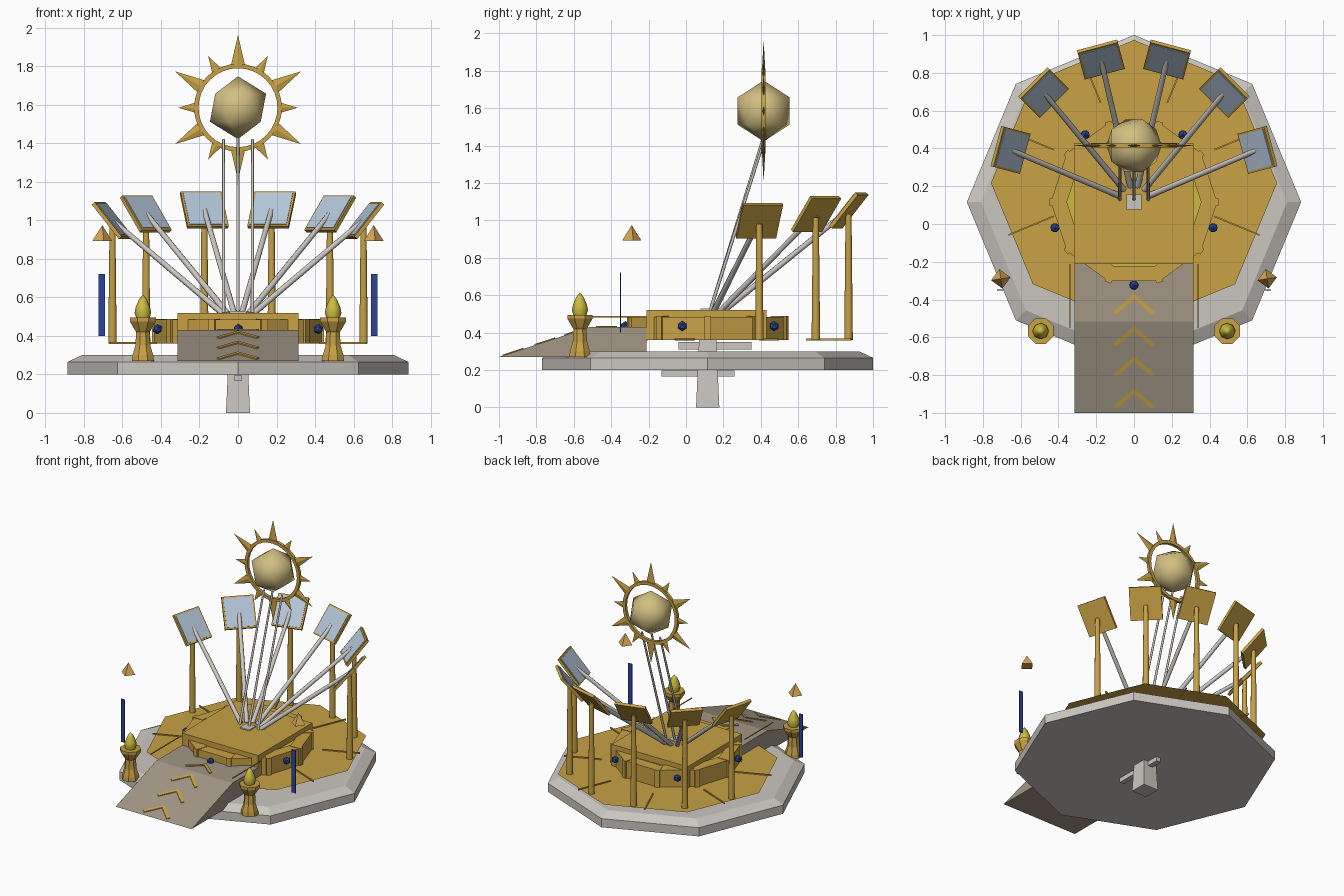
import bpy, bmesh, math
from math import sin, cos, pi, radians
from mathutils import Vector, Matrix

if "Cube" in bpy.data.objects:
    bpy.data.objects.remove(bpy.data.objects["Cube"])


def material(name, r, g, b):
    m = bpy.data.materials.new(name)
    m.use_nodes = True
    m.diffuse_color = (r, g, b, 1)
    m.node_tree.nodes["Principled BSDF"].inputs["Base Color"].default_value = (r, g, b, 1)
    return m


GOLD = material("gold", .58, .36, .06)
STONE = material("pale stone", .60, .57, .53)
RAMP = material("taupe stone", .36, .31, .24)
BLUE = material("deep blue", .024, .06, .32)
GLASS = material("mirror blue", .46, .57, .70)
PEARL = material("pale gold", .64, .52, .22)
FLAME = material("flame yellow", .60, .50, .05)
AMBER = material("amber", .68, .39, .09)


def finish(name, bm, mat):
    bmesh.ops.recalc_face_normals(bm, faces=bm.faces)
    me = bpy.data.meshes.new(name)
    bm.to_mesh(me)
    bm.free()
    me.materials.append(mat)
    ob = bpy.data.objects.new(name, me)
    bpy.context.collection.objects.link(ob)
    return ob


def box(name, lo, hi, mat, matrix=Matrix()):
    """Box between two corners, optionally moved by a matrix."""
    lo, hi = Vector(lo), Vector(hi)
    bm = bmesh.new()
    bmesh.ops.create_cube(bm, size=1)
    for v in bm.verts:
        v.co = (lo + hi) / 2 + Vector(a * b for a, b in zip(v.co, hi - lo))
    bm.transform(matrix)
    return finish(name, bm, mat)


def turned(name, profile, n, at, mat, turn=0, closed=False):
    """Revolve (radius, z) points around a vertical axis with n sides."""
    bm = bmesh.new()
    rings = [[bm.verts.new((at[0] + r * cos(turn + 2 * pi * i / n),
                            at[1] + r * sin(turn + 2 * pi * i / n), z))
              for i in range(n)] for r, z in profile]
    pairs = list(zip(rings, rings[1:]))
    if closed:
        pairs.append((rings[-1], rings[0]))
    else:
        bm.faces.new(rings[0])
        bm.faces.new(rings[-1])
    for a, b in pairs:
        for i in range(n):
            j = (i + 1) % n
            bm.faces.new((a[i], a[j], b[j], b[i]))
    bmesh.ops.remove_doubles(bm, verts=bm.verts, dist=1e-5)
    return finish(name, bm, mat)


def rod(name, a, b, r1, r2, n, mat):
    """Straight tapered rod between two points."""
    a, b = Vector(a), Vector(b)
    bm = bmesh.new()
    bmesh.ops.create_cone(bm, cap_ends=True, segments=n, radius1=r1, radius2=r2,
                          depth=(b - a).length)
    q = (b - a).to_track_quat('Z', 'Y').to_matrix().to_4x4()
    bm.transform(Matrix.Translation((a + b) / 2) @ q)
    return finish(name, bm, mat)


def smooth(ob):
    bpy.ops.object.select_all(action='DESELECT')
    ob.select_set(True)
    bpy.context.view_layer.objects.active = ob
    bpy.ops.object.shade_smooth_by_angle(angle=radians(50))


HUB = Vector((0, .116, 0))       # centre of slab, drum and mast
FLOOR = Vector((0, .217, 0))     # centre of the floor and mirror ring

# Slab, floating floor and central mast with its cross arms
turned("base_slab", [(.885, .2), (.885, .265), (.81, .3)], 8, HUB, STONE)
bm = bmesh.new()
bmesh.ops.create_circle(bm, cap_ends=True, segments=8, radius=.757)
bm.transform(Matrix.Translation(FLOOR + Vector((0, 0, .36))) @ Matrix.Rotation(pi / 4, 4, 'Z'))
finish("gold_floor", bm, GOLD)
turned("mast", [(.088, 0), (.055, .528)], 4, HUB, STONE, pi / 4)
box("lower_arm", (-.018, -.13, .165), (.018, .26, .198), STONE)
box("upper_arm", (-.018, -.04, .31), (.018, .35, .35), STONE)

# Radial floor strips
for i in range(8):
    m = Matrix.Translation(FLOOR) @ Matrix.Rotation(pi / 8 + i * pi / 4, 4, 'Z')
    box("floor_strip", (.46, -.004, .358), (.72, .004, .368), GOLD, m)

# Ten-sided drum with corner ribs, glowing disc and gems
turned("drum_ring", [(.44, .36), (.44, .485), (.355, .485), (.355, .36)], 10, HUB, GOLD,
       closed=True)
turned("glowing_disc", [(.36, .44), (.36, .475)], 20, HUB, FLAME)
for i in range(10):
    m = Matrix.Translation(HUB) @ Matrix.Rotation(i * pi / 5, 4, 'Z')
    box("drum_rib", (.36, -.018, .36), (.447, .018, .488), GOLD, m)
for i in range(5):
    a = radians(54 + 72 * i)
    bm = bmesh.new()
    bmesh.ops.create_icosphere(bm, subdivisions=1, radius=.027)
    bm.transform(Matrix.Translation(HUB + Vector((.44 * cos(a), .44 * sin(a), .435))))
    finish("drum_gem", bm, BLUE)

# Square dais
box("dais", (-.315, -.212, .36), (.315, .43, .52), GOLD)

# Ramp: side profile pulled across x
bm = bmesh.new()
side = [bm.verts.new((-.315, y, z)) for y, z in
        ((-1, .27), (-.515, .43), (-.212, .43), (-.212, .27))]
face = bm.faces.new(side)
pulled = bmesh.ops.extrude_face_region(bm, geom=[face])["geom"]
for v in pulled:
    if isinstance(v, bmesh.types.BMVert):
        v.co.x = .315
finish("ramp", bm, RAMP)


def ramp_height(y):
    return .43 if y > -.515 else .43 + (y + .515) * .33


# Chevrons lying on the ramp
for tip in (-.37, -.54, -.70, -.87):
    for s in (-1, 1):
        bm = bmesh.new()
        low, high = [], []
        for x, dy in ((0, 0), (.11, -.095), (.095, -.11), (0, -.028)):
            y = tip + dy
            low.append(bm.verts.new((s * x, y, ramp_height(y) - .003)))
            high.append(bm.verts.new((s * x, y, ramp_height(y) + .006)))
        bm.faces.new(low)
        bm.faces.new(high)
        for i in range(4):
            j = (i + 1) % 4
            bm.faces.new((low[i], low[j], high[j], high[i]))
        finish("ramp_chevron", bm, GOLD)

# Paired rails, torches, banners and floating pyramids
for s, label in ((-1, "right"), (1, "left")):
    box(label + "_rail", (s * .338 - .003, -.55, .482), (s * .338 + .003, -.212, .488), GOLD)
    at = (s * .494, -.567)
    turned(label + "_torch", [(.062, .27), (.058, .30), (.042, .35), (.038, .42), (.045, .43),
                              (.073, .475), (.073, .495), (.05, .495)], 8, at, GOLD, pi / 8)
    smooth(turned(label + "_flame", [(.034, .49), (.043, .52), (.037, .55), (.02, .59),
                                     (0, .615)], 8, at, FLAME))
    box(label + "_banner", (s * .708 - .016, -.353, .40), (s * .708 + .016, -.347, .722), BLUE)
    turned(label + "_pyramid", [(.052, .893), (0, .975)], 4, (s * .705, -.29), AMBER, .15)

# Mirrors on poles, each fed by a rod from the hub
for i, z in enumerate((1.0, 1.035, 1.055, 1.055, 1.035, 1.0)):
    a = radians(15 + 30 * i)
    out = Vector((cos(a), sin(a), 0))
    centre = FLOOR + out * .675 + Vector((0, 0, z))
    foot = FLOOR + out * .675 + Vector((0, 0, .36))
    smooth(rod("mirror_pole", foot, centre - Vector((0, 0, .02)), .023, .016, 10, GOLD))
    m = Matrix.Translation(centre) @ Matrix.Rotation(a, 4, 'Z') @ Matrix.Rotation(-radians(51), 4, 'Y')
    box("mirror_frame", (-.115, -.11, -.012), (.115, .11, .008), GOLD, m)
    box("mirror_glass", (-.104, -.099, .005), (.104, .099, .012), GLASS, m)
    away = (centre - HUB) * Vector((1, 1, 0)).length
    away.z = 0
    start = HUB + away.normalized() * .085 + Vector((0, 0, .515))
    smooth(rod("mirror_rod", start, centre, .016, .014, 8, STONE))

# Sun: ball, halo ring, rays and three stays
SUN = Vector((0, .415, 1.585))
for x, top in ((-.075, 1.42), (0, 1.45), (.075, 1.42)):
    smooth(rod("sun_stay", (x, .13, .52), (x, .415, top), .009, .007, 8, STONE))
bm = bmesh.new()
bmesh.ops.create_icosphere(bm, subdivisions=1, radius=.163)
bm.transform(Matrix.Translation(SUN))
for f in bm.faces:
    f.smooth = True
finish("sun_ball", bm, PEARL)
halo = turned("sun_halo", [(.205, -.011), (.228, -.011), (.228, .011), (.205, .011)], 32,
              (0, 0), GOLD, closed=True)
halo.data.transform(Matrix.Translation(SUN) @ Matrix.Rotation(pi / 2, 4, 'X'))
for i in range(12):
    reach, half = ((.31, .026), (.378, .036))[i % 2]
    ray = turned("sun_ray", [(half, .222), (0, reach)], 4, (0, 0), GOLD)
    ray.data.transform(Matrix.Translation(SUN) @ Matrix.Rotation(pi / 2 - i * pi / 6, 4, 'Y')
                       @ Matrix.Diagonal((1, .25, 1, 1)))
